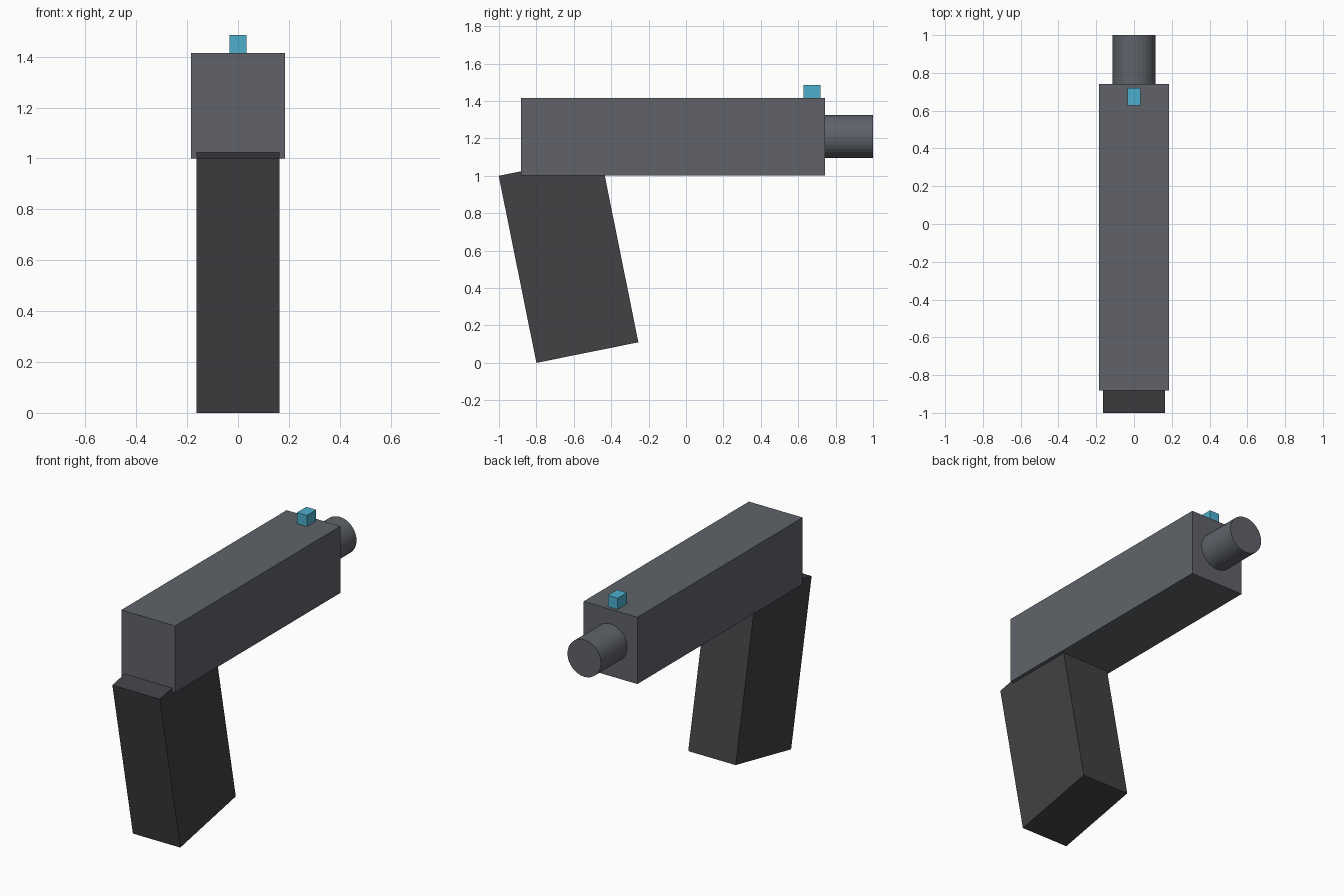
import bpy
import math

cube = bpy.data.objects.get("Cube")
if cube:
    bpy.data.objects.remove(cube, do_unlink=True)


def material(name, rgb):
    m = bpy.data.materials.new(name)
    m.use_nodes = True
    m.diffuse_color = (*rgb, 1)
    m.node_tree.nodes["Principled BSDF"].inputs["Base Color"].default_value = (*rgb, 1)
    return m


steel = material("steel grey", (0.115, 0.124, 0.142))
charcoal = material("charcoal", (0.054, 0.052, 0.059))
cyan = material("cyan", (0.075, 0.43, 0.61))


def finish(name, mat):
    ob = bpy.context.object
    ob.name = ob.data.name = name
    ob.data.materials.append(mat)
    return ob


def box(name, mat, center, size, tilt=0):
    bpy.ops.mesh.primitive_cube_add(size=1, location=center)
    ob = finish(name, mat)
    ob.scale = size
    bpy.ops.object.transform_apply(location=False, rotation=False, scale=True)
    ob.rotation_euler.x = math.radians(tilt)
    return ob


# Body: long rectangular housing
box("body", steel, (0, -0.07, 1.208), (0.37, 1.624, 0.415))

# Grip: tilted block overlapping the body
box("grip", charcoal, (0, -0.628, 0.555), (0.326, 0.556, 1.02), tilt=11.4)

# Sight: small block on top, near the muzzle
box("sight", cyan, (0, 0.674, 1.445), (0.068, 0.092, 0.08))

# Barrel: faceted cylinder along y
start, end = 0.70, 1.0
bpy.ops.mesh.primitive_cylinder_add(
    vertices=32, radius=0.115, depth=end - start,
    location=(0, (start + end) / 2, 1.21), rotation=(math.pi / 2, 0, 0))
finish("barrel", steel)
